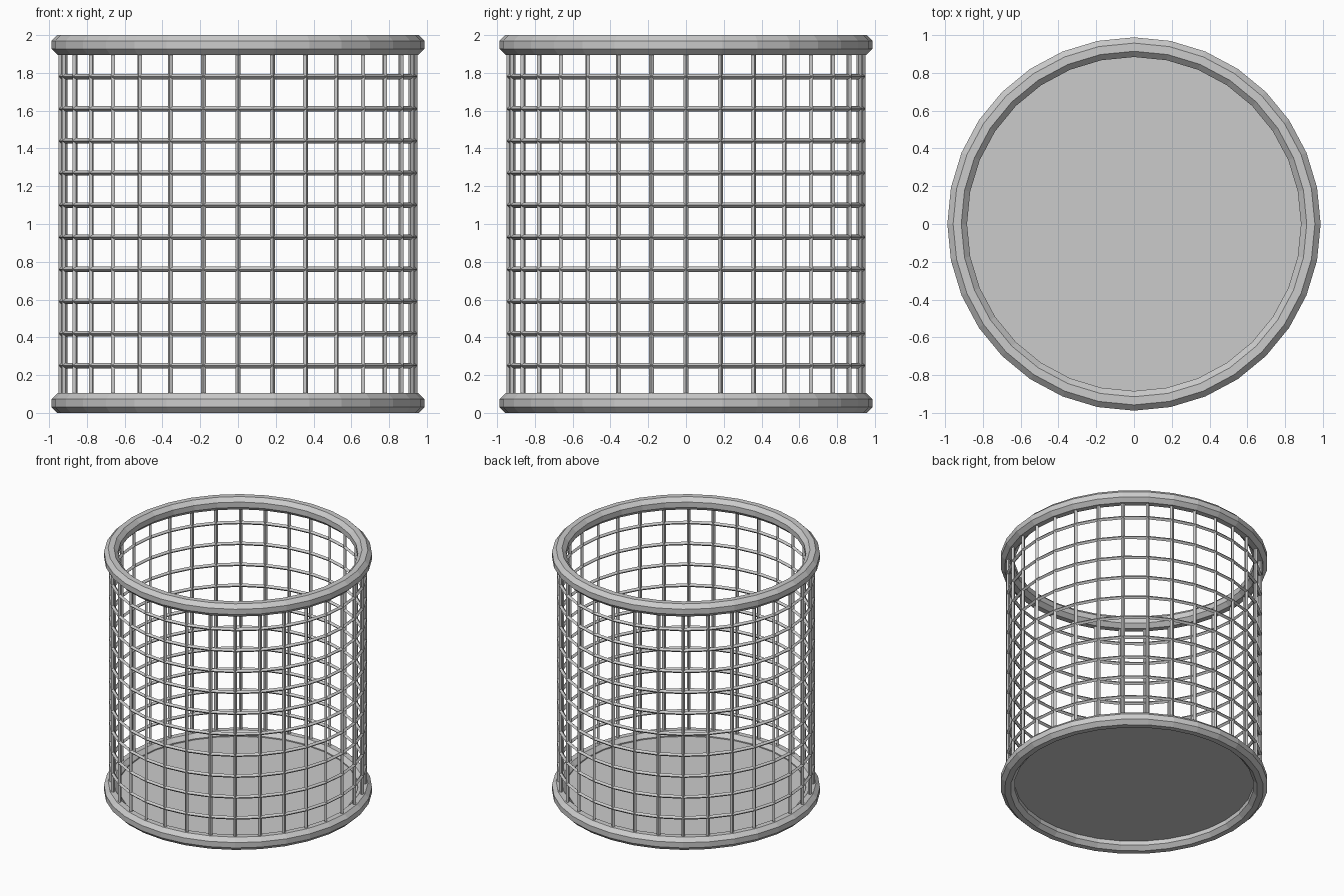
import bpy, bmesh
from math import sin, cos, pi, tau
from mathutils import Matrix

if "Cube" in bpy.data.objects:
    bpy.data.objects.remove(bpy.data.objects["Cube"])

SIDES = 32
R = 0.935           # radius of the wire wall
WIRE = 0.0145       # half thickness of the wires
RIM = 0.052         # half thickness of the rims


def finish(bm, name):
    bmesh.ops.recalc_face_normals(bm, faces=bm.faces)
    me = bpy.data.meshes.new(name)
    bm.to_mesh(me)
    bm.free()
    ob = bpy.data.objects.new(name, me)
    bpy.context.collection.objects.link(ob)
    return ob


def add_ring(bm, z, radius, n, phase):
    """Sweep an n-sided section around the z axis."""
    loops = []
    for i in range(SIDES):
        a = tau * i / SIDES
        loop = []
        for k in range(n):
            p = phase + tau * k / n
            r = R + radius * cos(p)
            loop.append(bm.verts.new((r * cos(a), r * sin(a), z + radius * sin(p))))
        loops.append(loop)
    for i in range(SIDES):
        l0, l1 = loops[i], loops[(i + 1) % SIDES]
        for k in range(n):
            m = (k + 1) % n
            bm.faces.new((l0[k], l1[k], l1[m], l0[m]))


# thick top and bottom rims, octagonal section with flat top
for name, z in (("bottom_rim", RIM), ("top_rim", 2 - RIM)):
    bm = bmesh.new()
    add_ring(bm, z, RIM / cos(pi / 8), 8, pi / 8)
    finish(bm, name)

# horizontal wire hoops, diamond section
bm = bmesh.new()
for i in range(10):
    add_ring(bm, 0.25 + 0.17 * i, WIRE, 4, 0)
finish(bm, "horizontal_wires")

# vertical wires, diamond section
bm = bmesh.new()
z0, z1 = 0.07, 1.95
for i in range(SIDES):
    m = Matrix.Rotation(tau * i / SIDES, 4, 'Z') @ Matrix.Translation((R, 0, (z0 + z1) / 2))
    bmesh.ops.create_cone(bm, cap_ends=True, segments=4, radius1=WIRE,
                          radius2=WIRE, depth=z1 - z0, matrix=m)
finish(bm, "vertical_wires")

# base disc
bm = bmesh.new()
bmesh.ops.create_circle(bm, cap_ends=True, segments=SIDES, radius=R,
                        matrix=Matrix.Translation((0, 0, 0.065)))
finish(bm, "base_disc")
